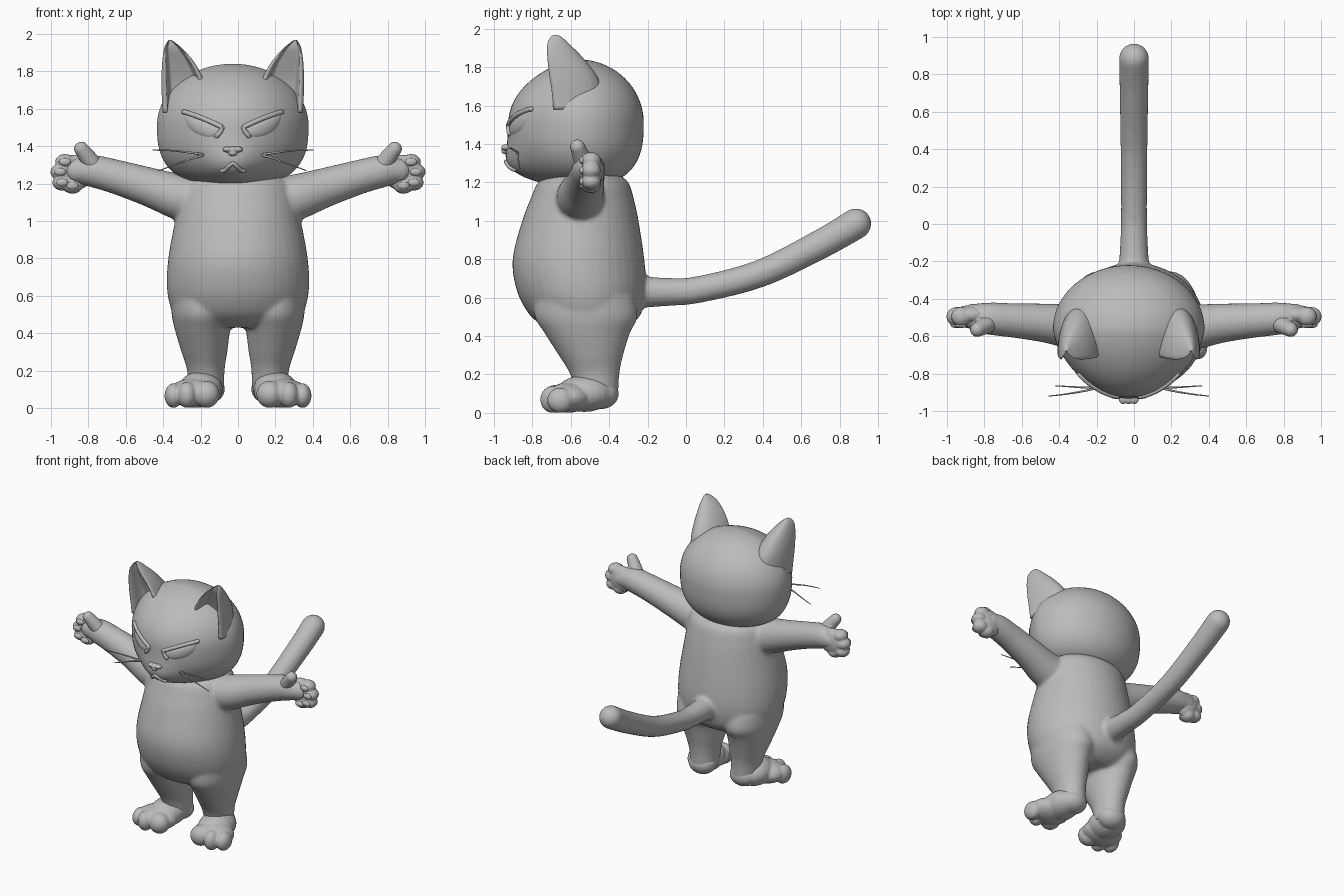
import bpy, bmesh, math
from mathutils import Vector, Matrix

if "Cube" in bpy.data.objects:
    bpy.data.objects.remove(bpy.data.objects["Cube"])

grey = bpy.data.materials.new("mid grey")
grey.diffuse_color = (0.5, 0.5, 0.5, 1)
grey.use_nodes = True
grey.node_tree.nodes["Principled BSDF"].inputs["Base Color"].default_value = grey.diffuse_color
HX = -0.028  # head sits slightly off centre


def finish(bm, name, voxel=None, smooth=0):
    bmesh.ops.recalc_face_normals(bm, faces=bm.faces)
    me = bpy.data.meshes.new(name)
    bm.to_mesh(me)
    bm.free()
    me.materials.append(grey)
    for p in me.polygons:
        p.use_smooth = True
    ob = bpy.data.objects.new(name, me)
    bpy.context.collection.objects.link(ob)
    if voxel:
        m = ob.modifiers.new("fuse", 'REMESH')
        m.mode, m.voxel_size, m.use_smooth_shade = 'VOXEL', voxel, True
        m = ob.modifiers.new("soften", 'SMOOTH')
        m.factor, m.iterations = 0.5, smooth
    return ob


def resample(rows, n):
    """Catmull-Rom through rows of numbers, n steps per span."""
    out = []
    for i in range(len(rows) - 1):
        a, b, c, d = (rows[max(i - 1, 0)], rows[i], rows[i + 1], rows[min(i + 2, len(rows) - 1)])
        for k in range(n):
            t = k / n
            out.append([0.5 * (2 * q + (r - p) * t + (2 * p - 5 * q + 4 * r - s) * t * t
                               + (3 * q - p - 3 * r + s) * t ** 3)
                        for p, q, r, s in zip(a, b, c, d)])
    out.append(list(rows[-1]))
    return out


def loft(bm, rings):
    loops = [[bm.verts.new(p) for p in ring] for ring in rings]
    n = len(loops[0])
    for a, b in zip(loops, loops[1:]):
        for i in range(n):
            j = (i + 1) % n
            bm.faces.new((a[i], a[j], b[j], b[i]))
    bm.faces.new(loops[0])
    bm.faces.new(loops[-1])


def column(bm, rows, s=1, seg=40):
    """Stack of ellipses: z, centre x, radius x, centre y, radius y."""
    rings = []
    for z, cx, rx, cy, ry in resample(rows, 5):
        angs = [2 * math.pi * i / seg for i in range(seg)]
        rings.append([(s * cx + rx * math.cos(a), cy + ry * math.sin(a), z) for a in angs])
    loft(bm, rings)


def ball(bm, c, r, seg=24):
    m = Matrix.Translation(c) @ Matrix.Diagonal((*r, 1))
    bmesh.ops.create_uvsphere(bm, u_segments=seg, v_segments=seg // 2, radius=1, matrix=m)


def tube(bm, rows, seg=24):
    """Round tube through x, y, z, radius rows, with ball ends."""
    pts = [Vector(r[:3]) for r in rows]
    rings = []
    for i, p in enumerate(pts):
        t = (pts[min(i + 1, len(pts) - 1)] - pts[max(i - 1, 0)]).normalized()
        up = Vector((0, 0, 1)) if abs(t.z) < 0.9 else Vector((0, 1, 0))
        a = t.cross(up).normalized()
        b = t.cross(a)
        rings.append([p + rows[i][3] * (a * math.cos(w) + b * math.sin(w))
                      for w in (2 * math.pi * k / seg for k in range(seg))])
    loft(bm, rings)
    for r in (rows[0], rows[-1]):
        ball(bm, r[:3], (r[3],) * 3, seg)


# Head shape, shared by the head mesh and the face details
def head_radius(w):
    p = 2.0 if w > 0 else 2.7
    return max(0.0, 1 - abs(w) ** p) ** (1 / p)


def head_y(u, v, w):
    if v > 0:
        return -0.56 + 0.34 * v
    chin = 0.07 * math.exp(-((w + 0.75) / 0.35) ** 2 - (u / 0.38) ** 2) * min(1, -v * 2)
    return -0.56 - 0.365 * (-v) ** 1.3 - chin


def face_point(dx, z, s=1, out=0.0):
    w, u = (z - 1.51) / 0.33, dx / 0.405
    v = -math.sqrt(max(0.0, head_radius(w) ** 2 - u * u))
    return (HX + s * dx, head_y(u, v, w) - out, z)


# Body with legs, arms and tail fused into one skin
bm = bmesh.new()
column(bm, [(.43, 0, .25, -.52, .18), (.46, 0, .31, -.52, .235), (.52, 0, .355, -.527, .295),
            (.64, 0, .38, -.545, .337), (.8, 0, .373, -.56, .343), (1.0, 0, .337, -.55, .303),
            (1.12, 0, .315, -.54, .267), (1.2, 0, .29, -.535, .235), (1.25, 0, .23, -.53, .17)])
for s in (1, -1):
    column(bm, [(.6, .19, .17, -.53, .26), (.5, .19, .165, -.52, .268), (.42, .19, .148, -.515, .225),
                (.3, .18, .123, -.495, .168), (.2, .172, .1, -.475, .128), (.08, .168, .095, -.46, .107)], s)
    tube(bm, resample([(s * x, y, z, r) for x, y, z, r in (
        (.2, -.55, 1.1, .13), (.32, -.55, 1.13, .122), (.47, -.53, 1.18, .105),
        (.65, -.515, 1.235, .092), (.78, -.505, 1.267, .086), (.86, -.495, 1.268, .07))], 4))
tube(bm, resample([(0, -.4, .63, .1), (0, -.22, .63, .082), (0, -.08, .63, .073), (0, .07, .643, .07),
                   (0, .385, .725, .072), (0, .7, .878, .077), (0, .885, .985, .081)], 5))
finish(bm, "body", 0.012, 8)

for s, side in ((1, "left"), (-1, "right")):
    # Foot with three toes
    bm = bmesh.new()
    for c, r in (((.17, -.44, .1), (.1, .09, .08)), ((.2, -.53, .1), (.12, .15, .095)),
                 ((.23, -.61, .08), (.145, .12, .079)), ((.17, -.68, .073), (.072, .07, .073)),
                 ((.272, -.697, .07), (.052, .062, .07)), ((.345, -.655, .066), (.048, .068, .066))):
        ball(bm, (s * c[0], c[1], c[2]), r)
    finish(bm, side + " foot", 0.008, 2)

    # Hand with four curled fingers and a thumb
    tips = ((.925, 1.315), (.95, 1.262), (.94, 1.205), (.885, 1.188))
    bm = bmesh.new()
    ball(bm, (s * .87, -.487, 1.26), (.1, .054, .095))
    for x, z in tips:
        ball(bm, (s * x, -.495, z), (.053, .052, .043))
    tube(bm, resample([(s * .76, -.52, 1.275, .055), (s * .8, -.545, 1.335, .046),
                       (s * .838, -.565, 1.385, .039)], 4))
    finish(bm, side + " hand", 0.007, 3)

    # Paw pads
    bm = bmesh.new()
    for x, z in tips:
        ball(bm, (s * x, -.54, z), (.032, .016, .021), 16)
    tube(bm, resample([(s * x, y, z, .013) for x, y, z in (
        (.815, -.556, 1.25), (.83, -.552, 1.275), (.855, -.545, 1.272), (.872, -.54, 1.235))], 4), 12)
    finish(bm, side + " paw pads")

    # Ear: rounded back, hollow front. z, x range, front y, depth
    bm = bmesh.new()
    rings = []
    for z, x0, x1, yf, d in resample([
            (1.58, .14, .375, -.69, .26), (1.68, .14, .38, -.70, .26), (1.76, .158, .381, -.712, .245),
            (1.85, .207, .377, -.722, .185), (1.92, .268, .367, -.722, .115),
            (1.955, .31, .352, -.705, .06), (1.968, .328, .34, -.69, .02)], 4):
        ring = []
        for i in range(64):
            a = 2 * math.pi * i / 64
            c, sn = math.cos(a), math.sin(a)
            if sn >= 0:
                y = yf + 0.02 + (d - 0.02) * sn
            else:
                k = min(1, max(0, (0.8 - abs(c)) / 0.22))
                y = yf + 0.02 * (1 - min(1, -sn * 2.2)) + 0.4 * d * k * k * (3 - 2 * k)
            ring.append((HX + s * ((x0 + x1) / 2 + (x1 - x0) / 2 * c), y, z))
        rings.append(ring)
    loft(bm, rings)
    finish(bm, side + " ear")

    # Slanted brow hooking round the inner corner of the eye
    bm = bmesh.new()
    path = resample([(.262, 1.582), (.245, 1.578), (.165, 1.55), (.075, 1.51), (.058, 1.497),
                     (.068, 1.475), (.085, 1.455)], 4)
    tube(bm, [(*face_point(x, z, s, .003), .013) for x, z in path], 12)
    finish(bm, side + " brow")

    # Eye: shallow bulge between the lid line and the lower curve
    bm = bmesh.new()
    n = 20
    low = resample([(.262, 1.575), (.245, 1.51), (.2, 1.467), (.13, 1.446), (.075, 1.458)], 5)
    grid = []
    for i in range(n + 1):
        t = i / n
        ux, uz = .262 - .2 * t, 1.58 - .085 * t
        lx, lz = low[i]
        grid.append([bm.verts.new(face_point(
            ux + (lx - ux) * j / 8, uz + (lz - uz) * j / 8, s,
            -.003 + .014 * math.sqrt(max(0, math.sin(math.pi * t) * math.sin(math.pi * j / 8)))))
            for j in range(9)])
    for a, b in zip(grid, grid[1:]):
        for j in range(8):
            bm.faces.new((a[j], a[j + 1], b[j + 1], b[j]))
    bmesh.ops.remove_doubles(bm, verts=bm.verts, dist=0.0005)
    finish(bm, side + " eye")

    # Whiskers
    bm = bmesh.new()
    for rows in (((.16, -.875, 1.355), (.25, -.895, 1.368), (.34, -.91, 1.377), (.428, -.92, 1.378)),
                 ((.16, -.875, 1.35), (.23, -.875, 1.33), (.31, -.87, 1.3), (.392, -.865, 1.27))):
        path = resample([(HX + s * x, y, z, .0065 - .004 * i / 3) for i, (x, y, z) in enumerate(rows)], 4)
        tube(bm, path, 8)
    finish(bm, side + " whiskers")

# Head
bm = bmesh.new()
bmesh.ops.create_uvsphere(bm, u_segments=64, v_segments=48, radius=1)
for v in bm.verts:
    u, d, w = v.co
    k = head_radius(w) / max(1e-6, math.sqrt(max(0, 1 - w * w))) if abs(w) < .9999 else 0
    u, d = u * k, d * k
    v.co = (HX + .405 * u, head_y(u, d, w), 1.51 + .33 * w)
finish(bm, "head")

# Nose
bm = bmesh.new()
for dx, z, r in ((-.03, 1.382, .02), (.03, 1.382, .02), (0, 1.38, .022), (0, 1.362, .02)):
    ball(bm, (HX + dx, -.935, z), (r + .004, .028, r - .004))
finish(bm, "nose", 0.004, 3)

# Mouth
bm = bmesh.new()
for s in (1, -1):
    path = resample([(0, 1.308), (.022, 1.292), (.04, 1.272), (.06, 1.266)], 4)
    tube(bm, [(*face_point(x, z, s, .003), .011) for x, z in path], 12)
finish(bm, "mouth")
